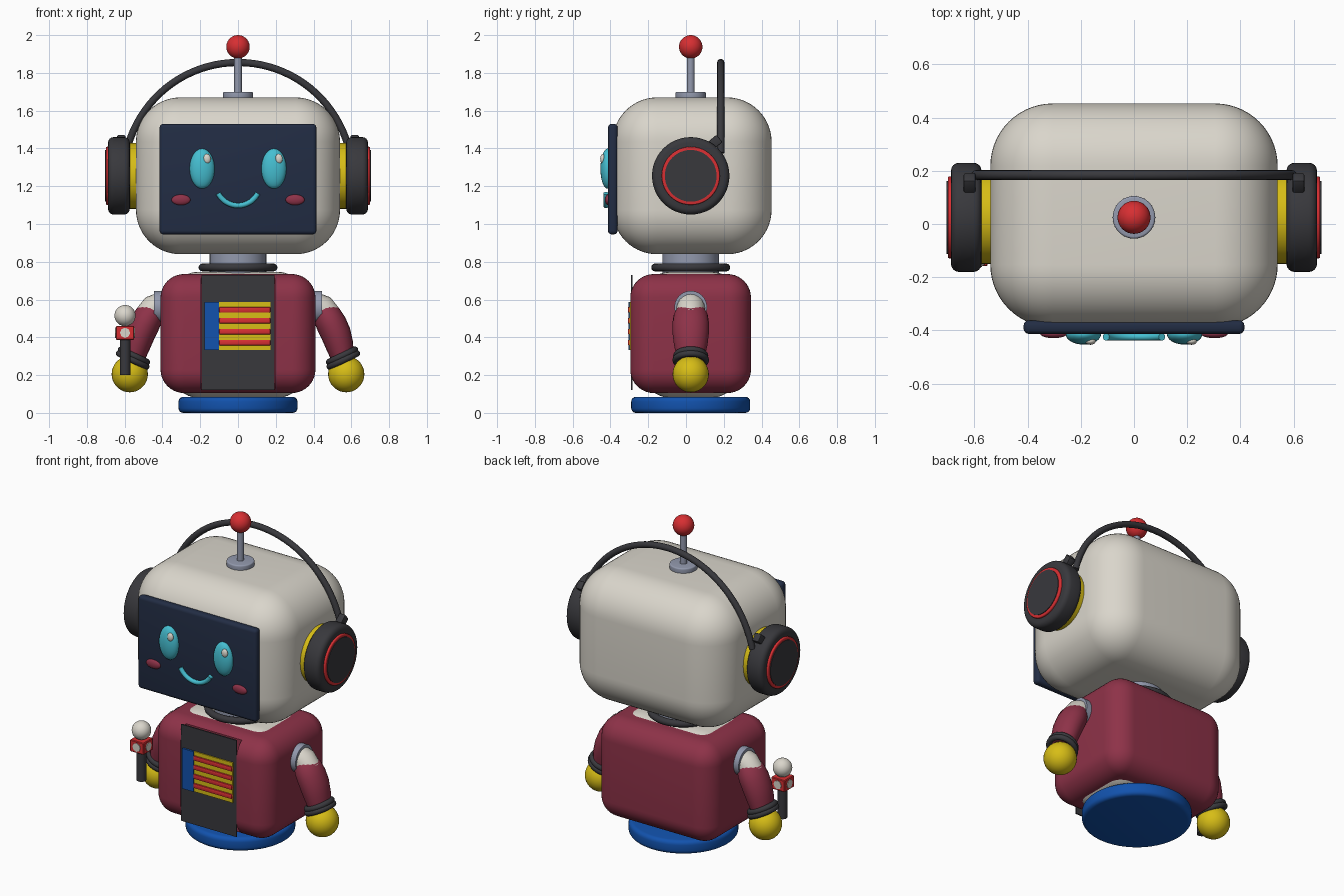
import bpy, bmesh, math
from mathutils import Vector, Matrix

if "Cube" in bpy.data.objects:
    bpy.data.objects.remove(bpy.data.objects["Cube"])

COLOURS = {
    "cream": (0.70, 0.67, 0.60), "navy": (0.016, 0.026, 0.058), "cyan": (0.06, 0.52, 0.64),
    "maroon": (0.27, 0.032, 0.065), "charcoal": (0.040, 0.040, 0.046), "blue": (0.006, 0.085, 0.42),
    "yellow": (0.68, 0.51, 0.008), "red": (0.68, 0.028, 0.032), "steel": (0.29, 0.32, 0.42),
}
MATS = {}
for key, rgb in COLOURS.items():
    MATS[key] = bpy.data.materials.new(key)
    MATS[key].diffuse_color = (*rgb, 1)

CY = 0.025  # depth of the central axis


def shade(ob):
    bpy.ops.object.select_all(action='DESELECT')
    ob.select_set(True)
    bpy.context.view_layer.objects.active = ob
    bpy.ops.object.shade_smooth_by_angle(angle=math.radians(35))


def finish(bm, name, mat):
    bmesh.ops.recalc_face_normals(bm, faces=bm.faces[:])
    me = bpy.data.meshes.new(name)
    bm.to_mesh(me)
    bm.free()
    me.materials.append(MATS[mat])
    ob = bpy.data.objects.new(name, me)
    bpy.context.collection.objects.link(ob)
    shade(ob)
    return ob


def box(name, mat, x, y, z, r=0, seg=4):
    """Box from (min, max) ranges with rounded edges."""
    bm = bmesh.new()
    size = [b - a for a, b in (x, y, z)]
    mid = Vector([(a + b) / 2 for a, b in (x, y, z)])
    bmesh.ops.create_cube(bm, size=1, matrix=Matrix.Translation(mid) @ Matrix.Diagonal((*size, 1)))
    if r:
        bmesh.ops.bevel(bm, geom=bm.edges[:], offset=r, segments=seg, profile=0.5, affect='EDGES')
    return finish(bm, name, mat)


def ball(name, mat, c, r):
    """Ellipsoid with radii r."""
    bm = bmesh.new()
    bmesh.ops.create_uvsphere(bm, u_segments=32, v_segments=18, radius=1,
                              matrix=Matrix.Translation(c) @ Matrix.Diagonal((*r, 1)))
    return finish(bm, name, mat)


def lathe(name, mat, c, axis, profile, closed=False, n=40):
    """Spin (radius, height) points round an axis through c."""
    bm = bmesh.new()
    m = Matrix.Translation(c) @ Vector(axis).to_track_quat('Z', 'Y').to_matrix().to_4x4()
    rings = [[bm.verts.new(m @ Vector((r * math.cos(k * math.tau / n), r * math.sin(k * math.tau / n), h)))
              for k in range(n)] for r, h in profile]
    pairs = list(zip(rings, rings[1:])) + ([(rings[-1], rings[0])] if closed else [])
    for a, b in pairs:
        for k in range(n):
            bm.faces.new((a[k], a[(k + 1) % n], b[(k + 1) % n], b[k]))
    if not closed:
        bm.faces.new(rings[0])
        bm.faces.new(rings[-1])
    return finish(bm, name, mat)


def disc(name, mat, c, axis, r, h, b=0.0, n=40):
    """Cylinder starting at c, with rounded rims of radius b."""
    if not b:
        return lathe(name, mat, c, axis, [(r, 0), (r, h)], n=n)
    arc = [(math.sin(t * math.pi / 8) * b, math.cos(t * math.pi / 8) * b) for t in range(5)]
    low = [(r - b + s, b - k) for s, k in arc]
    high = [(r - b + s, h - b + k) for s, k in reversed(arc)]
    return lathe(name, mat, c, axis, low + high, n=n)


def ring(name, mat, c, axis, major, minor):
    prof = [(major + minor * math.cos(k * math.tau / 12), minor * math.sin(k * math.tau / 12)) for k in range(12)]
    return lathe(name, mat, c, axis, prof, closed=True)


def tube(name, mat, pts, radii, depth=1.0, n=20):
    """Tube along (x, z) points at constant y; depth widens it in y."""
    bm = bmesh.new()
    pts = [Vector(p) for p in pts]
    rings = []
    for i, p in enumerate(pts):
        t = (pts[min(i + 1, len(pts) - 1)] - pts[max(i - 1, 0)]).normalized()
        side = Vector((-t.z, 0, t.x))
        rings.append([bm.verts.new(p + side * radii[i] * math.cos(k * math.tau / n)
                                   + Vector((0, radii[i] * depth * math.sin(k * math.tau / n), 0)))
                      for k in range(n)])
    for a, b in zip(rings, rings[1:]):
        for k in range(n):
            bm.faces.new((a[k], a[(k + 1) % n], b[(k + 1) % n], b[k]))
    bm.faces.new(rings[0])
    bm.faces.new(rings[-1])
    return finish(bm, name, mat)


def arc_tube(name, mat, c, radius, a0, a1, r, n=12):
    steps = 40
    ang = [math.radians(a0 + (a1 - a0) * i / steps) for i in range(steps + 1)]
    pts = [(c[0] + radius * math.cos(a), c[1], c[2] + radius * math.sin(a)) for a in ang]
    return tube(name, mat, pts, [r] * len(pts), n=n)


UP = (0, 0, 1)

# Base, inner torso and neck
disc("base", "blue", (0, CY, 0), UP, 0.315, 0.085, 0.025, 56)
box("inner_torso", "cream", (-0.35, 0.35), (-0.225, 0.275), (0.08, 0.747), 0.14, 8)
disc("neck", "steel", (0, CY, 0.72), UP, 0.15, 0.16)
ring("neck_ring", "charcoal", (0, CY, 0.77), UP, 0.188, 0.021)

# Jacket with a slot cut down its front
jacket = box("jacket", "maroon", (-0.41, 0.41), (-0.295, 0.344), (0.105, 0.735), 0.125, 10)
cutter = box("slot_cutter", "maroon", (-0.195, 0.195), (-0.5, -0.24), (0, 1))
cutter.hide_render = True
cutter.hide_viewport = False
mod = jacket.modifiers.new("slot", 'BOOLEAN')
mod.object = cutter
mod.operation = 'DIFFERENCE'
mod.solver = 'EXACT'
bpy.context.view_layer.objects.active = jacket
bpy.ops.object.modifier_apply(modifier=mod.name)
bpy.data.objects.remove(cutter, do_unlink=True)
shade(jacket)

# Front plate and control panel
box("front_plate", "charcoal", (-0.193, 0.193), (-0.292, -0.284), (0.12, 0.73))
box("panel_yellow", "yellow", (-0.10, 0.172), (-0.299, -0.291), (0.332, 0.586))
box("panel_blue", "blue", (-0.177, -0.10), (-0.304, -0.291), (0.332, 0.586))
for i in range(4):
    z = 0.372 + i * 0.058
    box("panel_stripe", "red", (-0.10, 0.172), (-0.308, -0.292), (z - 0.015, z + 0.015), 0.006, 2)

# Head and face screen
box("head", "cream", (-0.54, 0.54), (-0.388, 0.453), (0.84, 1.67), 0.235, 14)
box("screen", "navy", (-0.415, 0.415), (-0.413, -0.362), (0.945, 1.53), 0.02, 4)
for s in (-1, 1):
    ball("eye", "cyan", (s * 0.19, -0.415, 1.293), (0.066, 0.038, 0.106))
    ball("eye_highlight", "cream", (s * 0.19 + 0.026, -0.441, 1.345), (0.02, 0.013, 0.026))
    ball("cheek", "maroon", (s * 0.302, -0.413, 1.128), (0.05, 0.016, 0.028))
arc_tube("smile", "cyan", (0, -0.424, 1.216), 0.118, 207, 333, 0.014)

# Antenna
disc("antenna_base", "steel", (0, CY, 1.66), UP, 0.08, 0.04, 0.008)
disc("antenna_rod", "steel", (0, CY, 1.69), UP, 0.02, 0.21, n=20)
ball("antenna_ball", "red", (0, CY, 1.938), (0.062,) * 3)

# Headphones
arc_tube("headband", "charcoal", (0, 0.184, 1.25), 0.605, 12, 168, 0.019)
for s in (-1, 1):
    out = (s, 0, 0)
    disc("ear_cushion", "yellow", (s * 0.50, CY, 1.255), out, 0.175, 0.09)
    disc("ear_cup", "charcoal", (s * 0.573, CY, 1.255), out, 0.205, 0.115, 0.03, 48)
    disc("ear_rim", "red", (s * 0.67, CY, 1.255), out, 0.154, 0.03, 0.006, 48)
    disc("ear_cap", "charcoal", (s * 0.69, CY, 1.255), out, 0.137, 0.014, n=48)
    clip = box("headband_clip", "charcoal", (-0.022, 0.022), (-0.033, 0.033), (-0.025, 0.025), 0.006, 2)
    clip.location = (s * 0.618, 0.152, 1.432)
    clip.rotation_euler = (math.radians(40), 0, 0)

# Arms, cuffs and hands
for s in (-1, 1):
    disc("shoulder_joint", "steel", (s * 0.38, CY, 0.56), (s, 0, 0), 0.086, 0.065)
    tube("upper_arm", "cream", [(s * x, CY, z) for x, z in ((0.40, 0.575), (0.445, 0.555), (0.49, 0.505))],
         [0.066, 0.072, 0.066], 1.05)
    path = [(0.447, 0.545), (0.470, 0.515), (0.495, 0.47), (0.518, 0.42), (0.537, 0.36), (0.556, 0.285)]
    tube("sleeve", "maroon", [(s * x, CY, z) for x, z in path],
         [0.062, 0.076, 0.081, 0.08, 0.074, 0.06], 1.2)
    lean = (s * 0.43, 0, -0.9)
    ring("cuff_upper", "charcoal", (s * 0.551, CY, 0.302), lean, 0.076, 0.017)
    ring("cuff_lower", "charcoal", (s * 0.558, CY, 0.28), lean, 0.08, 0.017)
    ball("hand", "yellow", (s * 0.573, CY, 0.205), (0.096,) * 3)

# Microphone held in one hand
MX, MY, MZ = -0.598, -0.11, 0.424
disc("mic_handle", "charcoal", (MX, MY, 0.2), UP, 0.028, 0.2, n=20)
box("mic_block", "red", (MX - 0.048, MX + 0.048), (MY - 0.048, MY + 0.048), (MZ - 0.037, MZ + 0.037), 0.004, 1)
for dx, dy in ((1, 0), (-1, 0), (0, 1), (0, -1)):
    disc("mic_badge", "cream", (MX + dx * 0.045, MY + dy * 0.045, MZ), (dx, dy, 0), 0.027, 0.007, n=8)
ball("mic_head", "cream", (MX, MY, 0.515), (0.056,) * 3)

for m in bpy.data.materials:
    if m.users and not m.is_grease_pencil:
        m.use_nodes = True
        m.node_tree.nodes["Principled BSDF"].inputs["Base Color"].default_value = m.diffuse_color
